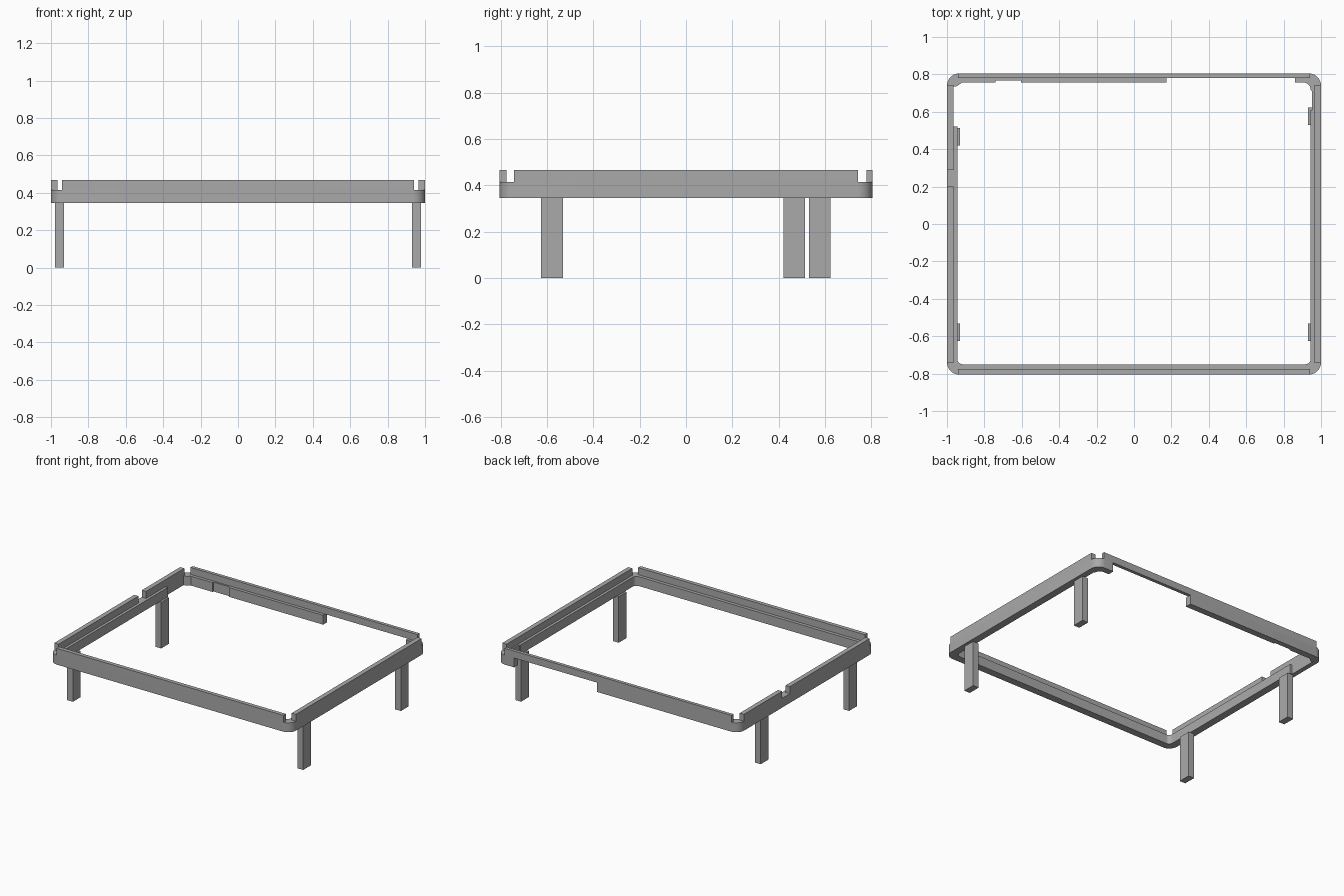
import bpy, bmesh
from math import radians, cos, sin
from mathutils import Vector

cube = bpy.data.objects.get("Cube")
if cube:
    bpy.data.objects.remove(cube, do_unlink=True)

grey = bpy.data.materials.new("mid_grey")
grey.use_nodes = True
colour = (0.4, 0.4, 0.4, 1)
grey.diffuse_color = colour
grey.node_tree.nodes["Principled BSDF"].inputs["Base Color"].default_value = colour

Z_BASE, Z_LEDGE, Z_TOP = 0.345, 0.415, 0.467
HX, HY, R = 1.0, 0.805, 0.065


def extrude(name, outline, z0, z1):
    """Solid prism from a plan outline."""
    bm = bmesh.new()
    face = bm.faces.new([bm.verts.new((x, y, z0)) for x, y in outline])
    up = bmesh.ops.extrude_face_region(bm, geom=[face])["geom"]
    bmesh.ops.translate(bm, vec=Vector((0, 0, z1 - z0)),
                        verts=[v for v in up if isinstance(v, bmesh.types.BMVert)])
    bmesh.ops.recalc_face_normals(bm, faces=bm.faces)
    mesh = bpy.data.meshes.new(name)
    bm.to_mesh(mesh)
    bm.free()
    mesh.materials.append(grey)
    obj = bpy.data.objects.new(name, mesh)
    bpy.context.collection.objects.link(obj)
    return obj


def box(name, x0, x1, y0, y1, z0, z1):
    return extrude(name, [(x0, y0), (x1, y0), (x1, y1), (x0, y1)], z0, z1)


def arc(cx, cy, r, a0, a1, n=8):
    angles = [radians(a0 + (a1 - a0) * i / n) for i in range(n + 1)]
    return [(cx + r * cos(a), cy + r * sin(a)) for a in angles]


# Frame: a rounded band, open along part of the back
ax, ay = HX - R, HY - R
outer = [(0.175, HY)]
outer += arc(-ax, ay, R, 90, 180) + arc(-ax, -ay, R, 180, 270)
outer += arc(ax, -ay, R, 270, 360) + arc(ax, ay, R, 0, 90)
outer += [(0.86, HY)]

# Inner side, with its shallow pockets
inner = [(0.86, 0.757)] + arc(0.905, 0.717, 0.04, 90, 0)
inner += [(0.953, 0.71), (0.953, 0.61), (0.945, 0.61)]
inner += arc(0.915, -0.72, 0.03, 0, -90) + arc(-0.915, -0.72, 0.03, -90, -180)
inner += [(-0.945, 0.52), (-0.965, 0.52), (-0.965, 0.735), (-0.95, 0.735)]
inner += [(-0.935, 0.745), (-0.92, 0.757), (-0.74, 0.757), (-0.74, 0.767)]
inner += [(-0.605, 0.767), (-0.605, 0.757), (0.175, 0.757)]

frame = extrude("frame", outer + inner, Z_BASE, Z_LEDGE)
bpy.ops.object.select_all(action="DESELECT")
frame.select_set(True)
bpy.context.view_layer.objects.active = frame
bpy.ops.object.shade_smooth_by_angle(angle=radians(30))

# Raised lips along the outer edge, stopping short of the corners
box("front_lip", -0.94, 0.94, -HY, -0.775, Z_LEDGE, Z_TOP)
box("back_lip", -0.94, 0.94, 0.78, HY, Z_LEDGE, Z_TOP)
box("left_lip", 0.965, HX, -0.743, 0.743, Z_LEDGE, Z_TOP)
box("right_front_lip", -HX, -0.965, -0.743, 0.2, Z_LEDGE, Z_TOP)
box("right_back_lip", -HX, -0.965, 0.29, 0.743, Z_LEDGE, Z_TOP)

# Legs
for name, side, y0 in (("front_left_leg", 1, -0.625), ("back_left_leg", 1, 0.53),
                       ("front_right_leg", -1, -0.625), ("back_right_leg", -1, 0.42)):
    x0, x1 = sorted((side * 0.93, side * 0.978))
    box(name, x0, x1, y0, y0 + 0.093, 0, Z_BASE)
